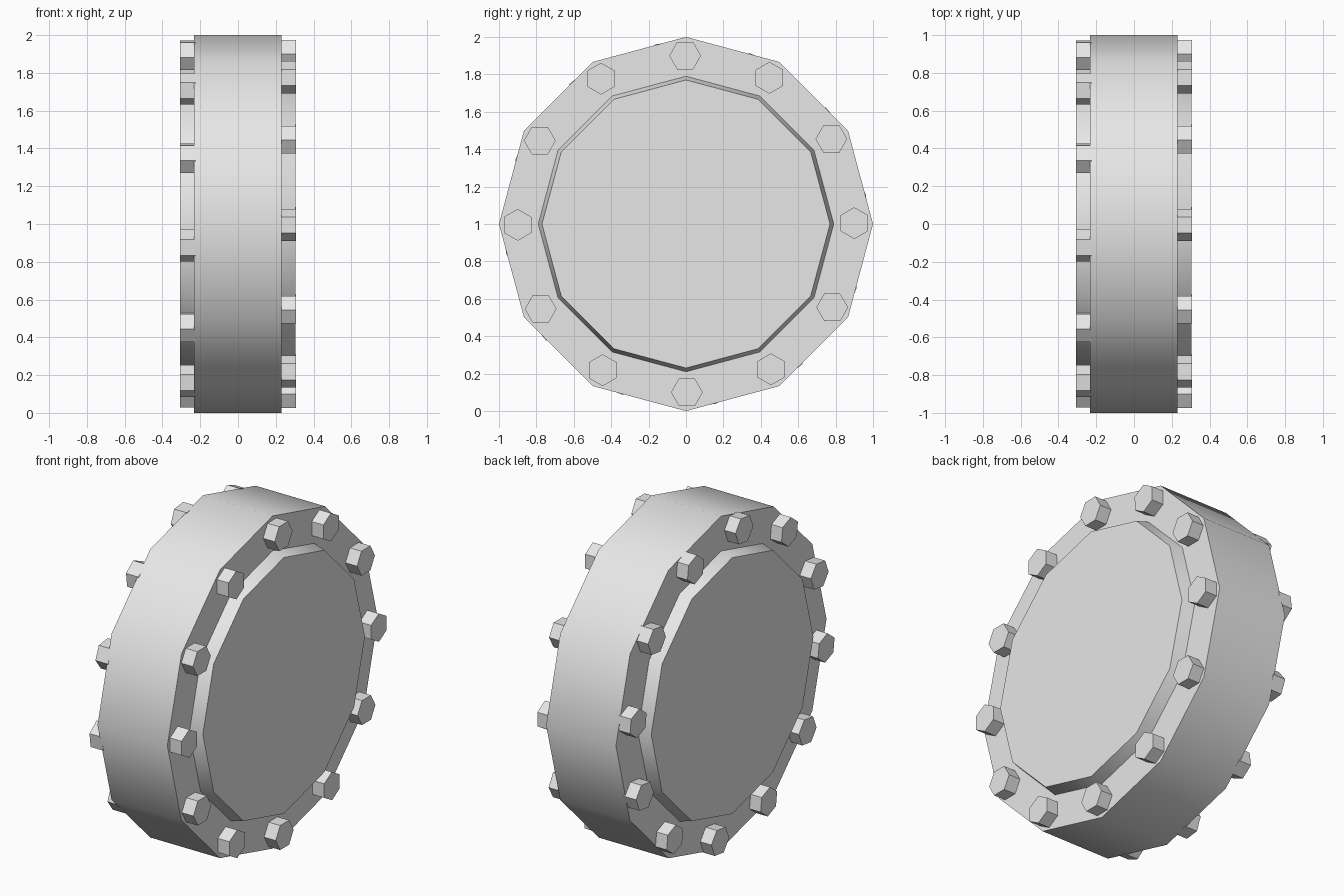
import bpy, bmesh, math

if "Cube" in bpy.data.objects:
    bpy.data.objects.remove(bpy.data.objects["Cube"])

grey = bpy.data.materials.new("plain grey")
grey.diffuse_color = (0.8, 0.8, 0.8, 1)
grey.use_nodes = True
grey.node_tree.nodes["Principled BSDF"].inputs["Base Color"].default_value = grey.diffuse_color


def lathe(name, profile, sides, cy=0.0, cz=1.0, turn=0.0):
    """Closed solid around an x-parallel axis; profile is (x, radius) from -x to +x."""
    bm = bmesh.new()
    rings = []
    for x, r in profile:
        ring = []
        for i in range(sides):
            a = turn + 2 * math.pi * i / sides
            ring.append(bm.verts.new((x, cy + r * math.cos(a), cz + r * math.sin(a))))
        rings.append(ring)
    for lo, hi in zip(rings, rings[1:]):
        for i in range(sides):
            j = (i + 1) % sides
            bm.faces.new((lo[i], lo[j], hi[j], hi[i]))
    bm.faces.new(rings[0])
    bm.faces.new(rings[-1])
    bmesh.ops.recalc_face_normals(bm, faces=bm.faces)
    mesh = bpy.data.meshes.new(name)
    bm.to_mesh(mesh)
    bm.free()
    mesh.materials.append(grey)
    obj = bpy.data.objects.new(name, mesh)
    bpy.context.collection.objects.link(obj)
    bpy.ops.object.select_all(action='DESELECT')
    obj.select_set(True)
    bpy.context.view_layer.objects.active = obj
    bpy.ops.object.shade_smooth_by_angle(angle=math.radians(40))
    return obj


# Twelve-sided wheel with a raised, slightly tapered disc on each side
lathe("wheel_body", [(-0.308, 0.77), (-0.234, 0.79), (-0.234, 1.0),
                     (0.23, 1.0), (0.23, 0.79), (0.305, 0.77)], 12)

# Ring of twelve hexagonal bolts per side; the left ring is turned slightly
for side, x0, x1, offset in (("left", -0.308, -0.225, 7.3), ("right", 0.225, 0.307, 0.3)):
    for k in range(12):
        a = math.radians(offset + 30 * k)
        lathe(f"{side}_bolt_{k + 1}", [(x0, 0.085), (x1, 0.085)], 6,
              0.9 * math.cos(a), 1 + 0.9 * math.sin(a), a + math.pi / 2)
